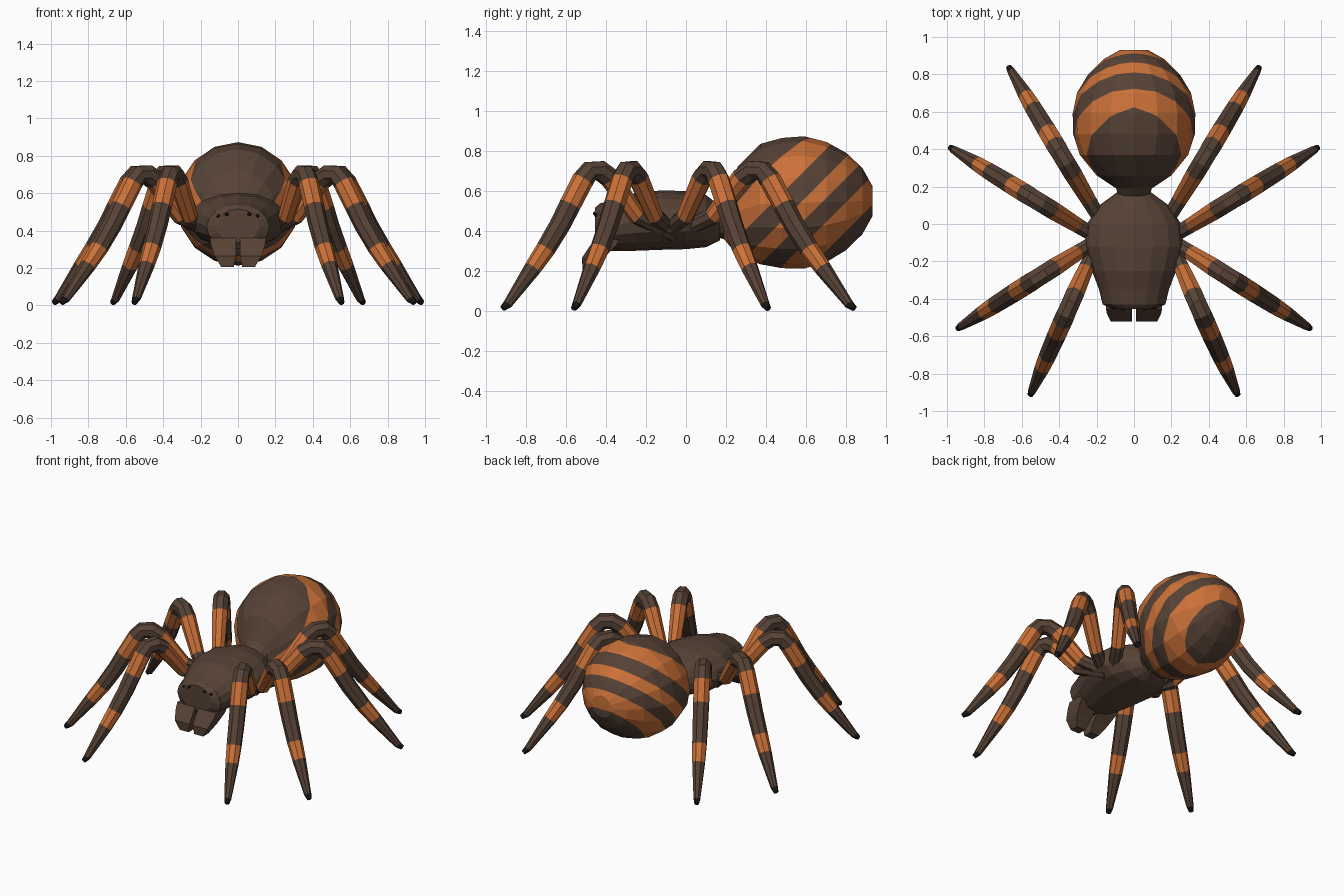
import bpy, bmesh, math
from mathutils import Vector

if "Cube" in bpy.data.objects:
    bpy.data.objects.remove(bpy.data.objects["Cube"])


def material(name, rgb):
    m = bpy.data.materials.new(name)
    m.diffuse_color = (*rgb, 1)
    m.use_nodes = True
    m.node_tree.nodes["Principled BSDF"].inputs["Base Color"].default_value = m.diffuse_color
    return m


BROWN = material("dark_brown", (0.095, 0.055, 0.037))
ORANGE = material("burnt_orange", (0.60, 0.165, 0.04))
BLACK = material("black", (0.012, 0.010, 0.010))
MATS = [BROWN, ORANGE, BLACK]


def finish(bm, name):
    bmesh.ops.recalc_face_normals(bm, faces=bm.faces)
    mesh = bpy.data.meshes.new(name)
    bm.to_mesh(mesh)
    bm.free()
    for m in MATS:
        mesh.materials.append(m)
    ob = bpy.data.objects.new(name, mesh)
    bpy.context.collection.objects.link(ob)
    return ob


def loft(rings, sides, bands=None, turn=0.0):
    """Skin over rings given as (centre, u axis, v axis); bands colour each segment."""
    bm = bmesh.new()
    loops = []
    for c, u, v in rings:
        loops.append([bm.verts.new(c + u * math.cos(a) + v * math.sin(a))
                      for a in (2 * math.pi * i / sides + turn for i in range(sides))])
    for k in range(len(loops) - 1):
        a, b = loops[k], loops[k + 1]
        for i in range(sides):
            j = (i + 1) % sides
            f = bm.faces.new((a[i], a[j], b[j], b[i]))
            f.material_index = bands[k] if bands else 0
    for loop, k in ((loops[0], 0), (loops[-1], -1)):
        bm.faces.new(loop).material_index = bands[k] if bands else 0
    return bm


def body_rings(table):
    return [(Vector((0, y, z)), Vector((rx, 0, 0)), Vector((0, 0, rz)))
            for y, z, rx, rz in table]


# Head and thorax
finish(loft(body_rings([
    (-0.455, 0.425, 0.115, 0.09), (-0.43, 0.42, 0.168, 0.118),
    (-0.35, 0.43, 0.187, 0.128), (-0.25, 0.447, 0.225, 0.145),
    (-0.12, 0.455, 0.265, 0.148), (0.0, 0.455, 0.252, 0.145),
    (0.10, 0.45, 0.185, 0.13), (0.17, 0.44, 0.09, 0.085)]), 16), "head_thorax")

# Abdomen
bm = loft(body_rings([
    (0.13, 0.45, 0.08, 0.075), (0.19, 0.47, 0.095, 0.11),
    (0.26, 0.50, 0.20, 0.225), (0.37, 0.535, 0.29, 0.30),
    (0.48, 0.54, 0.325, 0.325), (0.59, 0.543, 0.328, 0.33),
    (0.70, 0.545, 0.305, 0.30), (0.80, 0.548, 0.245, 0.242),
    (0.88, 0.55, 0.165, 0.165), (0.93, 0.55, 0.075, 0.075)]), 16)


def cut(faces, point, normal):
    geom = set(faces)
    for f in faces:
        geom.update(f.edges)
        geom.update(f.verts)
    bmesh.ops.bisect_plane(bm, geom=list(geom), plane_co=point, plane_no=normal, dist=1e-5)


# Slanted stripes: limits measured along the back-and-down direction
LIMITS = [-0.24, -0.11, 0.03, 0.135, 0.255, 0.40]
CHEVRON = 0.25
cut(list(bm.faces), (0, 0, 0), (1, 0, 0))
for side in (1, -1):
    half = [f for f in bm.faces if f.calc_center_median().x * side > 0]
    cut(half, (0, LIMITS[0], 0), (side * CHEVRON, 1, -1))
for s in LIMITS[1:]:
    cut(list(bm.faces), (0, s, 0), (0, 1, -1))
for f in bm.faces:
    c = f.calc_center_median()
    s = c.y - c.z
    count = (s + CHEVRON * abs(c.x) > LIMITS[0]) + sum(s > v for v in LIMITS[1:])
    f.material_index = 0 if c.y < 0.19 else count % 2
finish(bm, "abdomen")

# Leg profile: (distance along leg, height, radius, colour of the next segment)
LEG = [(-0.20, 0.38, 0.036, 0), (0.06, 0.475, 0.044, 1), (0.25, 0.665, 0.053, 0),
       (0.32, 0.702, 0.053, 0), (0.39, 0.700, 0.053, 0), (0.44, 0.655, 0.055, 1),
       (0.53, 0.53, 0.054, 0), (0.60, 0.43, 0.052, 0), (0.70, 0.31, 0.049, 1),
       (0.79, 0.215, 0.043, 0), (0.965, 0.035, 0.023, 2), (1.0, 0.014, 0.015, 2)]
# Hip and foot positions on the ground plan
PLAN = {"front_leg": ((0.24, -0.20), (0.555, -0.915)),
        "second_leg": ((0.265, -0.13), (0.945, -0.56)),
        "third_leg": ((0.265, -0.03), (0.985, 0.41)),
        "rear_leg": ((0.22, 0.09), (0.67, 0.84))}


def leg(name, hip, foot, side):
    a, b = (Vector((p[0] * side, p[1], 0)) for p in (hip, foot))
    pts = [a.lerp(b, 0) + (b - a) * t + Vector((0, 0, z)) for t, z, r, m in LEG]
    across = (b - a).normalized().cross(Vector((0, 0, 1)))
    rings = []
    for i, p in enumerate(pts):
        tangent = (pts[min(i + 1, len(pts) - 1)] - pts[max(i - 1, 0)]).normalized()
        r = LEG[i][2]
        rings.append((p, across * r, tangent.cross(across) * r))
    finish(loft(rings, 8, [row[3] for row in LEG[:-1]], math.pi / 8), name)


# Fang: square sections (z, inner x, outer x, front y, back y)
FANG = [(0.36, 0.012, 0.15, -0.455, -0.33), (0.325, 0.012, 0.145, -0.48, -0.35),
        (0.265, 0.012, 0.125, -0.52, -0.41), (0.205, 0.022, 0.09, -0.515, -0.455)]

for side, label in ((1, "right"), (-1, "left")):
    for part, (hip, foot) in PLAN.items():
        leg(f"{label}_{part}", hip, foot, side)
    k = math.sqrt(0.5)
    rings = [(Vector((side * (x0 + x1) / 2, (y0 + y1) / 2, z)),
              Vector(((x1 - x0) * k, 0, 0)), Vector((0, (y1 - y0) * k, 0)))
             for z, x0, x1, y0, y1 in FANG]
    finish(loft(rings, 4, None, math.pi / 4), f"{label}_fang")
    # Eyes
    for n, (x, y, z, r) in enumerate(((0.06, -0.453, 0.488, 0.012),
                                      (0.105, -0.447, 0.478, 0.011))):
        eye = bmesh.new()
        bmesh.ops.create_icosphere(eye, subdivisions=1, radius=r)
        bmesh.ops.translate(eye, verts=eye.verts, vec=(side * x, y, z))
        for f in eye.faces:
            f.material_index = 2
        finish(eye, f"{label}_eye_{n + 1}")
